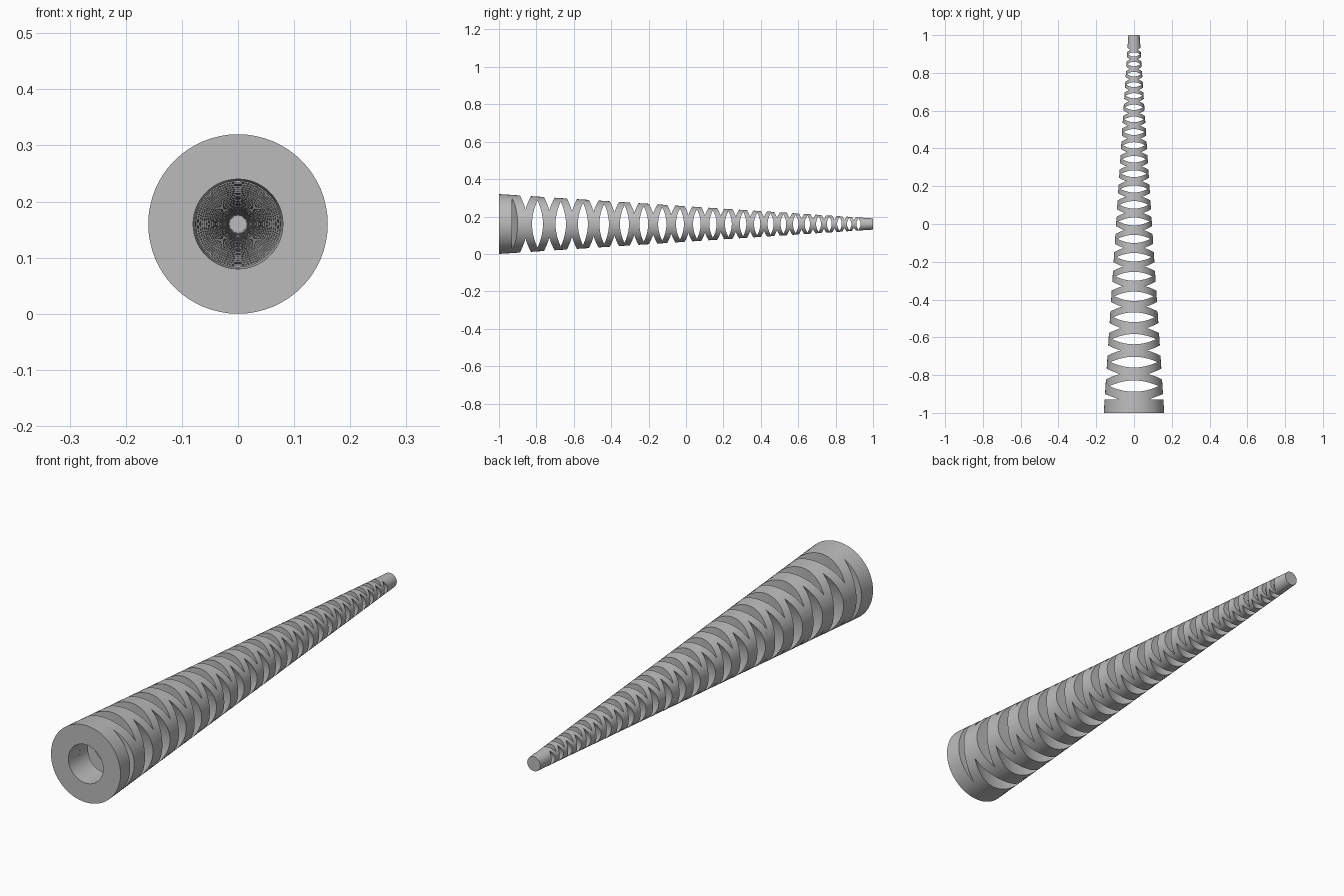
import bpy, bmesh, math
from mathutils import Vector

if "Cube" in bpy.data.objects:
    bpy.data.objects.remove(bpy.data.objects["Cube"], do_unlink=True)

AXIS_Z = 0.16
SIDES = 64


def radius(y):
    return 0.16 - 0.065 * (y + 1)


def new_object(name, bm):
    bmesh.ops.recalc_face_normals(bm, faces=bm.faces)
    mesh = bpy.data.meshes.new(name)
    bm.to_mesh(mesh)
    bm.free()
    obj = bpy.data.objects.new(name, mesh)
    bpy.context.collection.objects.link(obj)
    return obj


def prism(bm, outline, direction):
    """Closed prism from a flat outline pushed along a direction."""
    a = [bm.verts.new(p) for p in outline]
    b = [bm.verts.new(Vector(p) + Vector(direction)) for p in outline]
    bm.faces.new(a)
    bm.faces.new(b[::-1])
    n = len(a)
    for i in range(n):
        j = (i + 1) % n
        bm.faces.new((a[i], b[i], b[j], a[j]))


# Tapered tube with a tapered bore and a closed tip
bm = bmesh.new()
profile = [(radius(-1) / 2, -1), (radius(-1), -1), (radius(1), 1)]
rings = []
for r, y in profile + [(0.015, 0.99)]:
    rings.append([bm.verts.new((r * math.cos(t), y, AXIS_Z + r * math.sin(t)))
                  for t in (math.tau * i / SIDES for i in range(SIDES))])


def bridge(p, q):
    for i in range(SIDES):
        j = (i + 1) % SIDES
        bm.faces.new((p[i], p[j], q[j], q[i]))


bridge(rings[0], rings[1])
bridge(rings[1], rings[2])
bridge(rings[3], rings[0])
bm.faces.new(rings[2])
bm.faces.new(rings[3])
tube = new_object("flexible_tapered_tube", bm)

# Lens-shaped slots, alternating sideways and upright, shrinking to the tip
bm = bmesh.new()
ARC = 10
for k in range(1, 45):
    y = 1.987 - 2.781 * 0.9774 ** (k - 2)
    half_width = 0.0228 * (1.987 - y) * 0.46
    half_height = 0.866 * radius(y)
    lens = []
    for side in (1, -1):
        for i in range(ARC):
            s = side * (1 - 2 * i / ARC)
            lens.append((s * half_height, y + side * half_width * (1 - s * s)))
    if k % 2:
        prism(bm, [(u, v, AXIS_Z - 0.3) for u, v in lens], (0, 0, 0.6))
    else:
        prism(bm, [(-0.3, v, AXIS_Z + u) for u, v in lens], (0.6, 0, 0))

# Shallow wedge notches beside the base collar
for side in (1, -1):
    wedge = [(0.075, -0.93), (0.235, -0.93), (0.235, -0.87)]
    prism(bm, [(side * x, y, AXIS_Z - 0.3) for x, y in wedge], (0, 0, 0.6))
cutter = new_object("slot_cutter", bm)
cutter.hide_render = True

# Cut the slots
mod = tube.modifiers.new("slots", "BOOLEAN")
mod.operation = "DIFFERENCE"
mod.solver = "EXACT"
mod.object = cutter
bpy.ops.object.select_all(action="DESELECT")
tube.select_set(True)
bpy.context.view_layer.objects.active = tube
bpy.ops.object.modifier_apply(modifier=mod.name)
bpy.data.objects.remove(cutter, do_unlink=True)

# Grey plastic
mat = bpy.data.materials.new("grey_plastic")
mat.use_nodes = True
grey = (0.5, 0.5, 0.5, 1)
mat.diffuse_color = grey
mat.node_tree.nodes["Principled BSDF"].inputs["Base Color"].default_value = grey
tube.data.materials.clear()
tube.data.materials.append(mat)
bpy.ops.object.shade_smooth_by_angle(angle=math.radians(30))
